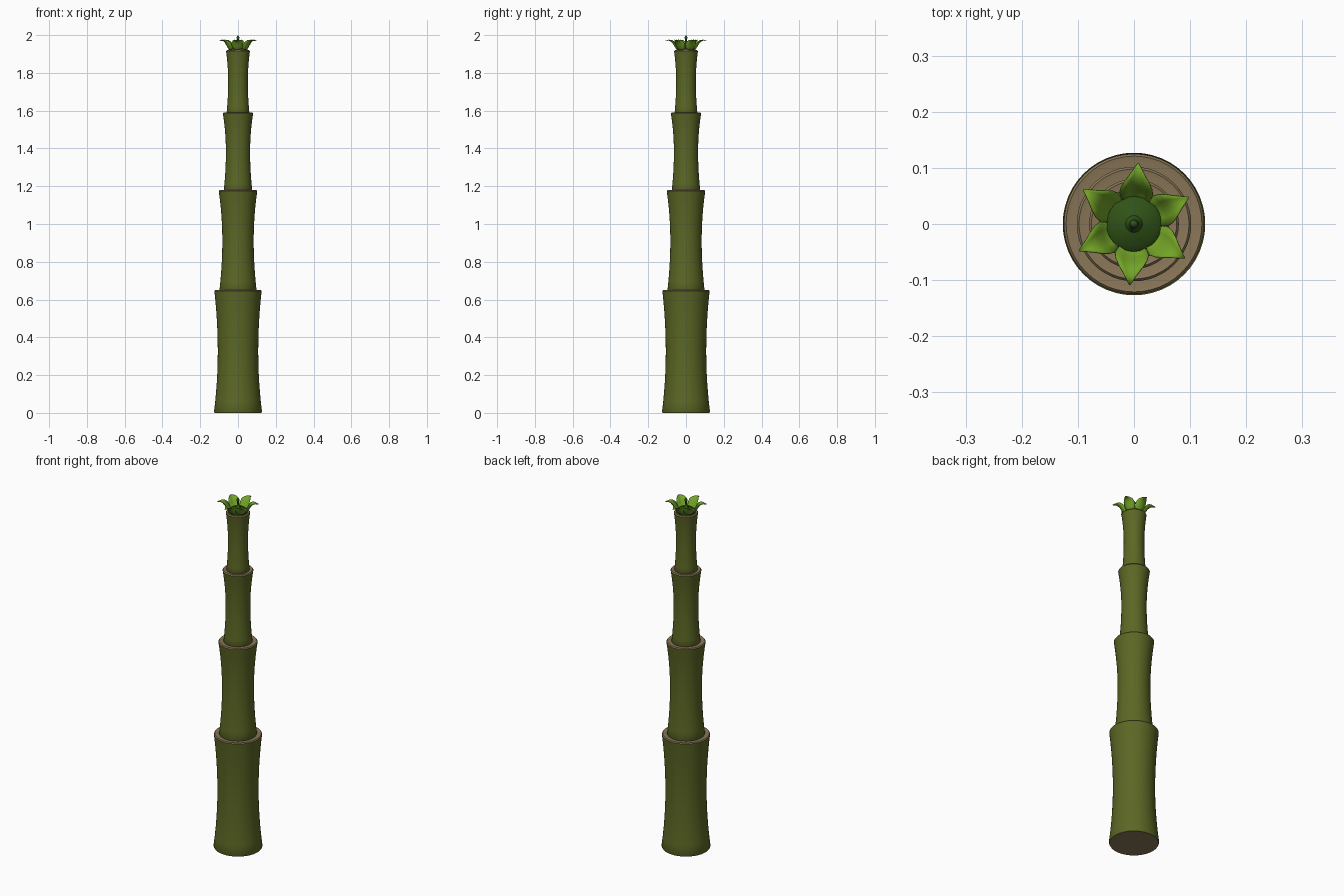
import bpy, bmesh, math
from mathutils import Vector

if "Cube" in bpy.data.objects:
    bpy.data.objects.remove(bpy.data.objects["Cube"])


def material(name, rgb):
    m = bpy.data.materials.new(name)
    m.diffuse_color = (*rgb, 1)
    m.use_nodes = True
    m.node_tree.nodes["Principled BSDF"].inputs["Base Color"].default_value = m.diffuse_color
    return m


OLIVE = material("olive_green", (0.105, 0.135, 0.018))
TAN = material("cut_tan", (0.25, 0.18, 0.095))
LEAF = material("leaf_green", (0.17, 0.37, 0.02))
DARK = material("dark_green", (0.03, 0.085, 0.008))


def finish(bm, name, mats, angle=35):
    bmesh.ops.recalc_face_normals(bm, faces=bm.faces)
    mesh = bpy.data.meshes.new(name)
    bm.to_mesh(mesh)
    bm.free()
    for m in mats:
        mesh.materials.append(m)
    ob = bpy.data.objects.new(name, mesh)
    bpy.context.collection.objects.link(ob)
    bpy.ops.object.select_all(action='DESELECT')
    ob.select_set(True)
    bpy.context.view_layer.objects.active = ob
    bpy.ops.object.shade_smooth_by_angle(angle=math.radians(angle))
    return ob


def lathe(name, profile, mats, sides=48, rule=None):
    """Revolve (radius, z) points; rule(face) picks the material index."""
    bm = bmesh.new()
    vs = [bm.verts.new((r, 0, z)) for r, z in profile]
    es = [bm.edges.new(p) for p in zip(vs, vs[1:])]
    bmesh.ops.spin(bm, geom=vs + es, cent=(0, 0, 0), axis=(0, 0, 1),
                   angle=2 * math.pi, steps=sides)
    bmesh.ops.remove_doubles(bm, verts=bm.verts, dist=0.00005)
    bmesh.ops.recalc_face_normals(bm, faces=bm.faces)
    if rule:
        for f in bm.faces:
            f.material_index = rule(f)
    return finish(bm, name, mats)


# Bamboo segments: bottom z, top z, radius at bottom, waist and top
segments = [
    (0.00, 0.65, 0.127, 0.107, 0.125),
    (0.645, 1.18, 0.098, 0.083, 0.102),
    (1.175, 1.59, 0.075, 0.064, 0.080),
    (1.585, 1.92, 0.060, 0.052, 0.063),
]
for i, (z0, z1, rb, rw, rt) in enumerate(segments):
    prof = [(0, z0), (rb - 0.003, z0)]
    n = 12
    for k in range(n + 1):
        t = k / n
        end = rb if t < 0.5 else rt
        r = rw + (end - rw) * abs(2 * t - 1) ** 2
        prof.append((r, z0 + 0.006 + (z1 - z0 - 0.011) * t))
    # rounded cut rim
    prof += [(rt - 0.004, z1), (rt - 0.014, z1 - 0.002), (0, z1 - 0.002)]
    lathe(f"stalk_segment_{i + 1}", prof, [OLIVE, TAN],
          rule=lambda f: int(abs(f.normal.z) > 0.55))

# Dark bud in the middle of the leaf crown
lathe("crown_bud", [(0, 1.915), (0.050, 1.915), (0.049, 1.928), (0.040, 1.936),
                    (0.015, 1.944), (0.007, 1.955), (0.004, 1.975),
                    (0.008, 1.985), (0.006, 1.994), (0, 2.0)], [DARK], 32)

# Six cupped leaves: radius, z and half width along the midrib
rib = [(0.040, 1.917, 0.018), (0.052, 1.927, 0.026), (0.061, 1.942, 0.030),
       (0.070, 1.957, 0.028), (0.080, 1.967, 0.022), (0.093, 1.972, 0.012),
       (0.109, 1.969, 0.001)]
for k in range(6):
    a = math.radians(86 - 60 * k)
    out, side = Vector((math.cos(a), math.sin(a), 0)), Vector((-math.sin(a), math.cos(a), 0))
    bm = bmesh.new()
    rows = []
    for r, z, w in rib:
        row = []
        for s in (-1, -0.5, 0, 0.5, 1):
            cup = 0.25 * w * s * s
            row.append(bm.verts.new(out * (r - cup) + side * (w * s)
                                    + Vector((0, 0, z + cup))))
        rows.append(row)
    for p, q in zip(rows, rows[1:]):
        for j in range(4):
            bm.faces.new((p[j], p[j + 1], q[j + 1], q[j]))
    leaf = finish(bm, f"crown_leaf_{k + 1}", [LEAF], 60)
    sol = leaf.modifiers.new("thickness", 'SOLIDIFY')
    sol.thickness = 0.002
    sol.offset = 0
